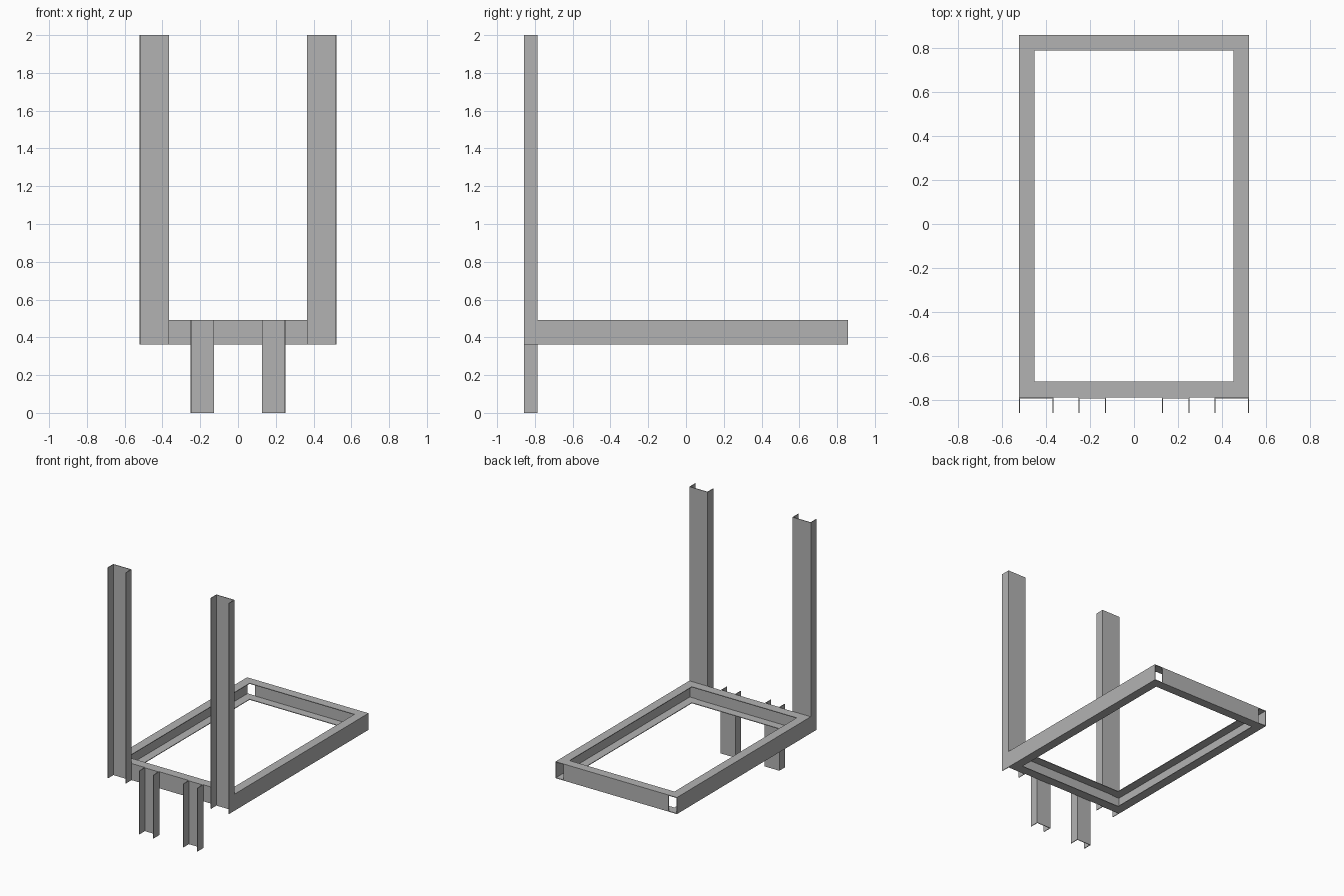
import bpy, bmesh
from mathutils import Matrix, Vector

if "Cube" in bpy.data.objects:
    bpy.data.objects.remove(bpy.data.objects["Cube"], do_unlink=True)

steel = bpy.data.materials.new("grey steel")
steel.use_nodes = True
GREY = (0.45, 0.45, 0.45, 1)
steel.diffuse_color = GREY
steel.node_tree.nodes["Principled BSDF"].inputs["Base Color"].default_value = GREY

T = 0.005                     # sheet thickness
FLANGE = 0.071                # flange depth
HALF_X, BACK = 0.522, 0.857   # outer extents
WEB_Y = FLANGE - BACK         # plane where uprights meet the frame
LOW, HIGH = 0.363, 0.492      # frame bottom and top


def channel(name, start, along, out, length, width):
    """C-channel: web centred on start, flanges pointing along out, extruded along."""
    along, out = Vector(along), Vector(out)
    side = along.cross(out)
    w = width / 2
    profile = [(-w, 0), (w, 0), (w, FLANGE), (w - T, FLANGE),
               (w - T, T), (T - w, T), (T - w, FLANGE), (-w, FLANGE)]
    bm = bmesh.new()
    face = bm.faces.new([bm.verts.new(Vector(start) + side * s + out * d)
                         for s, d in profile])
    new = bmesh.ops.extrude_face_region(bm, geom=[face])["geom"]
    bmesh.ops.translate(bm, vec=along * length,
                        verts=[v for v in new if isinstance(v, bmesh.types.BMVert)])
    bmesh.ops.recalc_face_normals(bm, faces=bm.faces)
    mesh = bpy.data.meshes.new(name)
    bm.to_mesh(mesh)
    bm.free()
    mesh.materials.append(steel)
    obj = bpy.data.objects.new(name, mesh)
    bpy.context.collection.objects.link(obj)
    return obj


mid, height = (LOW + HIGH) / 2, HIGH - LOW
inner = HALF_X - FLANGE

# Parts on both sides: uprights, feet and long rails
for label, s in (("left", 1), ("right", -1)):
    channel(label + "_upright", (s * 0.443, WEB_Y, LOW), (0, 0, 1), (0, -1, 0), 2 - LOW, 0.158)
    channel(label + "_foot", (s * 0.189, WEB_Y, 0), (0, 0, 1), (0, -1, 0), HIGH, 0.126)
    channel(label + "_rail", (s * HALF_X, WEB_Y, mid), (0, 1, 0), (-s, 0, 0), BACK - WEB_Y, height)

# Cross rails fitted between the long rails
channel("front_rail", (-inner, WEB_Y, mid), (1, 0, 0), (0, 1, 0), 2 * inner, height)
channel("back_rail", (-inner, BACK, mid), (1, 0, 0), (0, -1, 0), 2 * inner, height)
